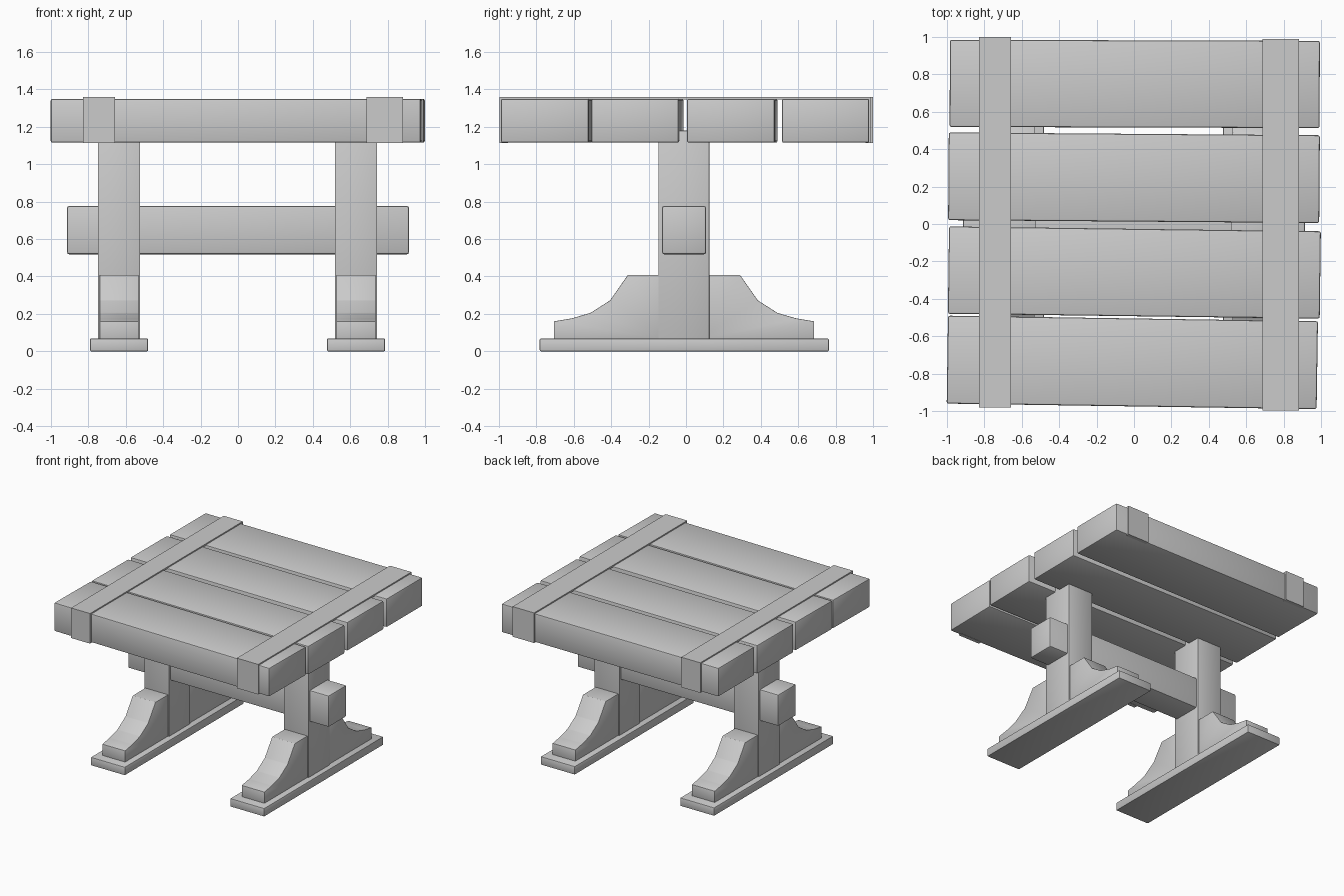
import bpy, bmesh
from mathutils import Matrix, Vector

if "Cube" in bpy.data.objects:
    bpy.data.objects.remove(bpy.data.objects["Cube"])


def finish(name, bm, bevel):
    bmesh.ops.recalc_face_normals(bm, faces=bm.faces)
    if bevel:
        bmesh.ops.bevel(bm, geom=bm.edges[:], offset=bevel, segments=2,
                        profile=0.5, affect='EDGES')
    me = bpy.data.meshes.new(name)
    bm.to_mesh(me)
    bm.free()
    ob = bpy.data.objects.new(name, me)
    bpy.context.collection.objects.link(ob)
    bpy.ops.object.select_all(action='DESELECT')
    ob.select_set(True)
    bpy.context.view_layer.objects.active = ob
    bpy.ops.object.shade_smooth_by_angle(angle=0.6)
    return ob


def box(name, x, y, z, bevel=0.008, turn=0.0):
    bm = bmesh.new()
    mid = Vector([(a + b) / 2 for a, b in (x, y, z)])
    size = [b - a for a, b in (x, y, z)]
    m = Matrix.Translation(mid) @ Matrix.Rotation(turn, 4, 'Z') @ Matrix.Diagonal((*size, 1))
    bmesh.ops.create_cube(bm, size=1, matrix=m)
    return finish(name, bm, bevel)


def extrude_x(name, profile, x0, x1, bevel=0.0):
    # closed (y, z) outline swept along x
    bm = bmesh.new()
    face = bm.faces.new([bm.verts.new((x0, y, z)) for y, z in profile])
    out = bmesh.ops.extrude_face_region(bm, geom=[face])
    verts = [v for v in out['geom'] if isinstance(v, bmesh.types.BMVert)]
    bmesh.ops.translate(bm, verts=verts, vec=(x1 - x0, 0, 0))
    return finish(name, bm, bevel)


# table top: four slightly crooked planks
planks = [(-0.985, 0.993, 0.516, 0.982, -0.003),
          (-0.992, 0.992, 0.013, 0.482, -0.0075),
          (-0.992, 0.996, -0.493, -0.026, -0.013),
          (-0.998, 0.98, -0.975, -0.505, -0.015)]
for i, (x0, x1, y0, y1, turn) in enumerate(planks):
    box(f"plank_{i + 1}", (x0, x1), (y0, y1), (1.115, 1.35), 0.01, turn)

# bands folded over the top and down both outer sides
for name, x0, x1, y0, y1 in [("left_band", -0.83, -0.657, -0.982, 1.0),
                             ("right_band", 0.688, 0.883, -0.998, 0.99)]:
    zb, zt, zi, t = 1.113, 1.36, 1.345, 0.03
    extrude_x(name, [(y0, zb), (y0, zt), (y1, zt), (y1, zb),
                     (y1 - t, zb), (y1 - t, zi), (y0 + t, zi), (y0 + t, zb)], x0, x1)

# two trestles: foot, post and curved brackets on both sides of the post
curve = [(0.695, 0.06), (0.695, 0.16), (0.60, 0.176), (0.50, 0.205),
         (0.395, 0.272), (0.30, 0.408), (0.08, 0.408), (0.08, 0.06)]
for side, cx in (("left", -0.636), ("right", 0.631)):
    box(f"{side}_foot", (cx - 0.155, cx + 0.155), (-0.782, 0.764), (0, 0.068), 0.006)
    box(f"{side}_post", (cx - 0.113, cx + 0.113), (-0.148, 0.125), (0.05, 1.18), 0.004)
    for end, s in (("front", -1), ("back", 1)):
        extrude_x(f"{side}_{end}_bracket", [(s * y - 0.011, z) for y, z in curve],
                  cx - 0.104, cx + 0.104, 0.003)

# stretcher beam through both posts
box("stretcher", (-0.914, 0.914), (-0.128, 0.107), (0.518, 0.777), 0.012)
